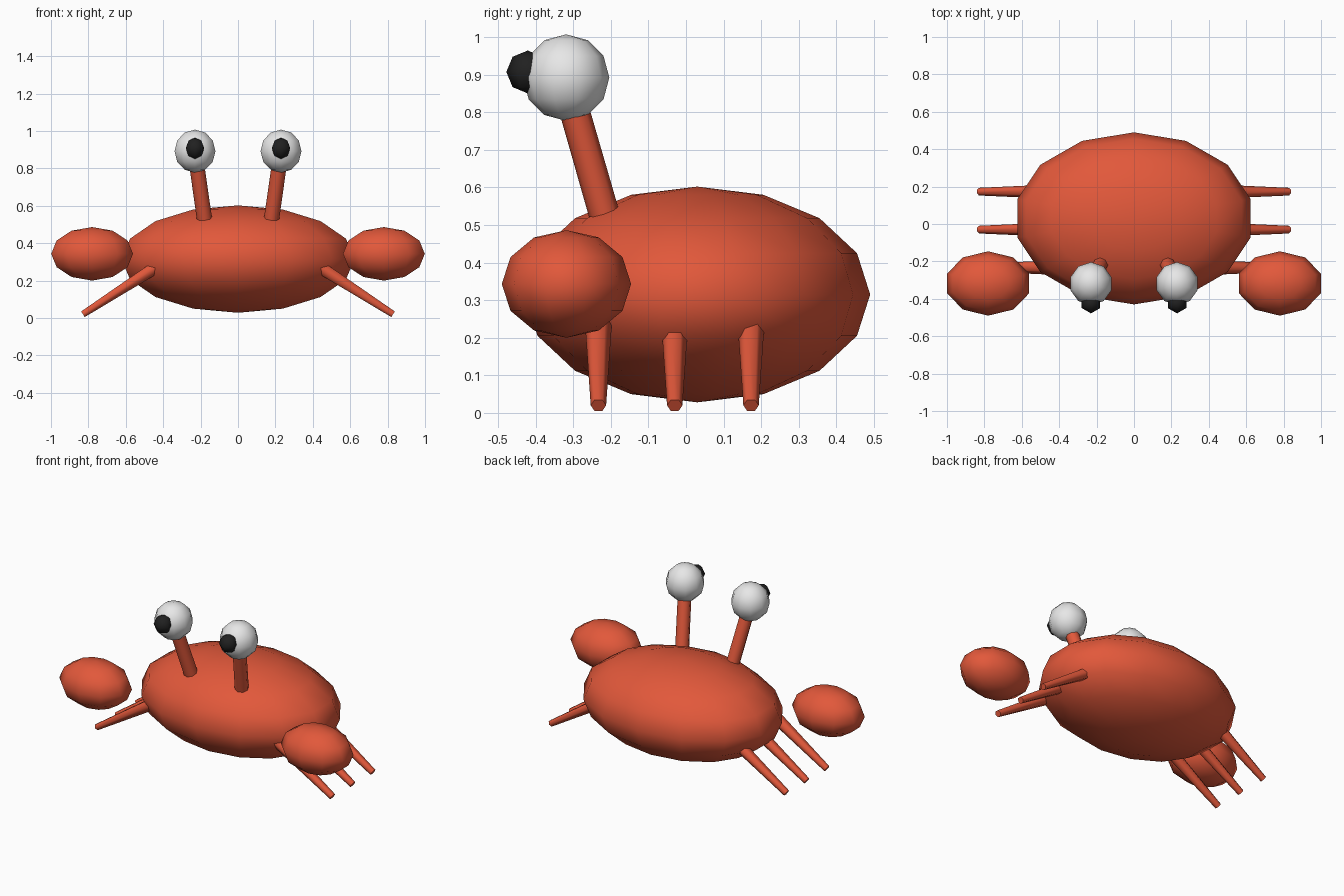
import bpy, bmesh
from mathutils import Vector, Matrix

if "Cube" in bpy.data.objects:
    bpy.data.objects.remove(bpy.data.objects["Cube"])


def material(name, rgb):
    m = bpy.data.materials.new(name)
    m.diffuse_color = (*rgb, 1)
    m.use_nodes = True
    m.node_tree.nodes["Principled BSDF"].inputs["Base Color"].default_value = m.diffuse_color
    return m


RED = material("shell red", (0.76, 0.098, 0.043))
WHITE = material("eye white", (0.80, 0.80, 0.80))
BLACK = material("pupil black", (0.015, 0.015, 0.015))


def finish(bm, name, mat):
    bmesh.ops.recalc_face_normals(bm, faces=bm.faces)
    for f in bm.faces:
        f.smooth = len(f.verts) <= 4      # end caps stay flat
    me = bpy.data.meshes.new(name)
    bm.to_mesh(me)
    bm.free()
    me.materials.append(mat)
    ob = bpy.data.objects.new(name, me)
    bpy.context.collection.objects.link(ob)


def ellipsoid(name, mat, centre, radii, segments, rings):
    bm = bmesh.new()
    bmesh.ops.create_uvsphere(bm, u_segments=segments, v_segments=rings, radius=1)
    bmesh.ops.transform(bm, verts=bm.verts,
                        matrix=Matrix.Translation(centre) @ Matrix.Diagonal((*radii, 1)))
    finish(bm, name, mat)


def rod(name, mat, a, b, r1, r2, sides):
    """Tapered rod from a to b, with one corner pointing along y."""
    a, b = Vector(a), Vector(b)
    z = (b - a).normalized()
    x = Vector((0, 1, 0)).cross(z).normalized()
    rot = Matrix((x, z.cross(x), z)).transposed().to_4x4()
    bm = bmesh.new()
    bmesh.ops.create_cone(bm, cap_ends=True, segments=sides, radius1=r1,
                          radius2=r2, depth=(b - a).length)
    bmesh.ops.transform(bm, verts=bm.verts,
                        matrix=Matrix.Translation((a + b) / 2) @ rot)
    finish(bm, name, mat)


# Body
ellipsoid("body", RED, (0, 0.03, 0.315), (0.64, 0.46, 0.287), 14, 8)

for s, side in ((1, "right"), (-1, "left")):
    # Claw
    ellipsoid(f"{side}_claw", RED, (s * 0.78, -0.318, 0.343), (0.23, 0.172, 0.143), 10, 6)
    # Legs
    for pos, y in (("front", -0.233), ("middle", -0.03), ("back", 0.173)):
        rod(f"{side}_{pos}_leg", RED, (s * 0.42, y, 0.283), (s * 0.829, y, 0.02),
            0.039, 0.0205, 6)
    # Eye stalk, eyeball and pupil
    rod(f"{side}_eye_stalk", RED, (s * 0.168, -0.195, 0.45), (s * 0.225, -0.31, 0.85),
        0.041, 0.04, 8)
    ellipsoid(f"{side}_eyeball", WHITE, (s * 0.23, -0.319, 0.892), (0.115,) * 3, 10, 6)
    ellipsoid(f"{side}_pupil", BLACK, (s * 0.23, -0.421, 0.907), (0.057,) * 3, 6, 4)
